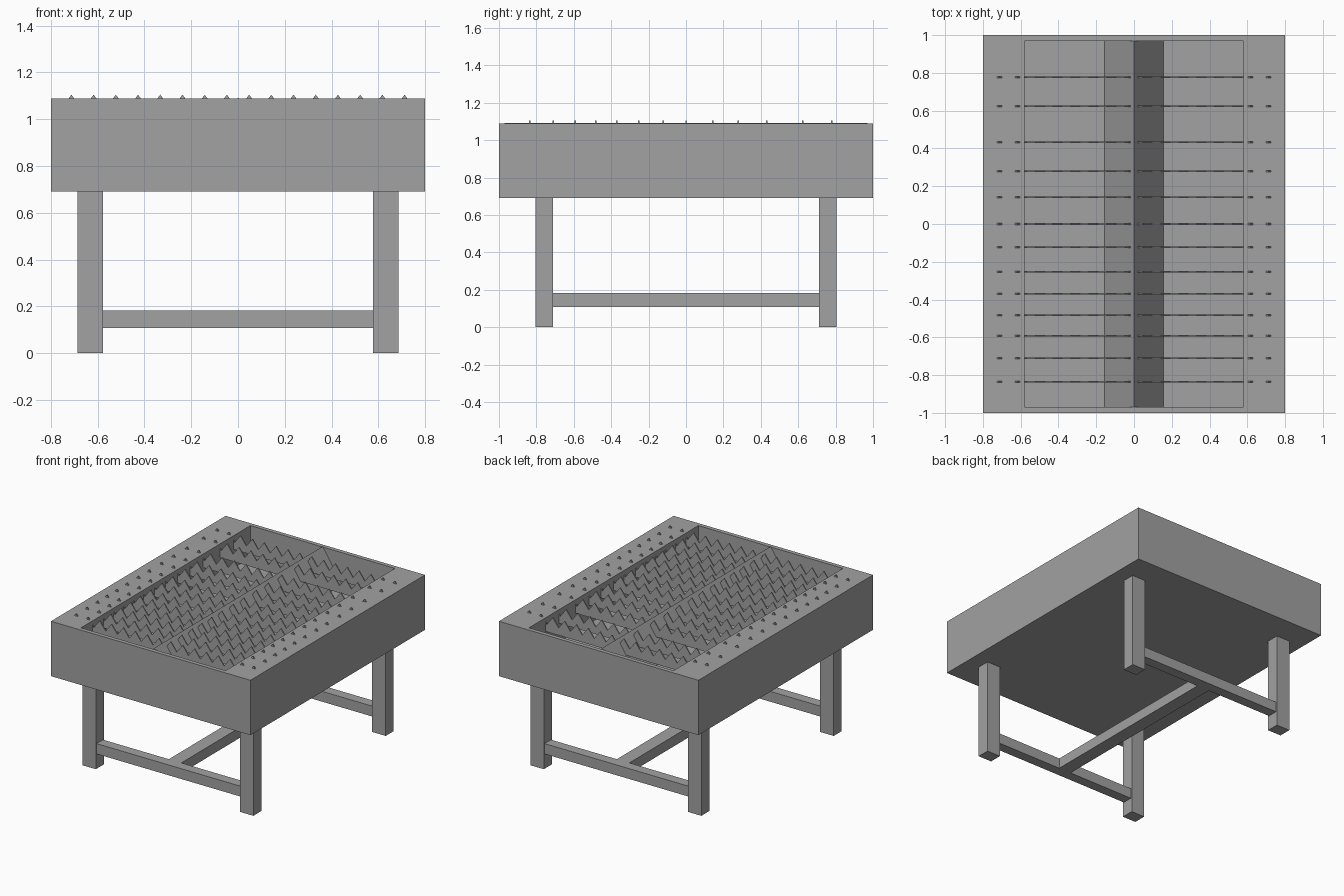
import bpy, bmesh
from mathutils import Vector

cube = bpy.data.objects.get("Cube")
if cube:
    bpy.data.objects.remove(cube, do_unlink=True)

grey = bpy.data.materials.new("plain_grey")
grey.use_nodes = True
grey.diffuse_color = (0.36, 0.36, 0.36, 1)
grey.node_tree.nodes["Principled BSDF"].inputs["Base Color"].default_value = grey.diffuse_color

TOP, BASE, FLOOR = 1.088, 0.69, 0.855
INNER_X, INNER_Y = 0.58, 0.97


def add_object(name, bm):
    bmesh.ops.recalc_face_normals(bm, faces=bm.faces)
    mesh = bpy.data.meshes.new(name)
    bm.to_mesh(mesh)
    bm.free()
    mesh.materials.append(grey)
    obj = bpy.data.objects.new(name, mesh)
    bpy.context.scene.collection.objects.link(obj)
    return obj


def box_mesh(lo, hi):
    bm = bmesh.new()
    bmesh.ops.create_cube(bm, size=1)
    lo, hi = Vector(lo), Vector(hi)
    for v in bm.verts:
        v.co = (lo + hi) / 2 + v.co * (hi - lo)
    return bm


def prism(name, profile, y, depth):
    """Extrude an (x, z) outline along y, centred on y."""
    bm = bmesh.new()
    face = bm.faces.new([bm.verts.new((x, y - depth / 2, z)) for x, z in profile])
    ext = bmesh.ops.extrude_face_region(bm, geom=[face])["geom"]
    for v in ext:
        if isinstance(v, bmesh.types.BMVert):
            v.co.y += depth
    return add_object(name, bm)


# Open tray: cut an opening in the top of a block and sink it to the floor
bm = box_mesh((-0.8, -1, BASE), (0.8, 1, TOP))
top = max(bm.faces, key=lambda f: f.calc_center_median().z)
for drop in (False, True):
    geom = bmesh.ops.extrude_face_region(bm, geom=[top])["geom"]
    bmesh.ops.delete(bm, geom=[top], context='FACES_ONLY')
    top = next(g for g in geom if isinstance(g, bmesh.types.BMFace))
    for v in top.verts:
        if drop:
            v.co.z = FLOOR
        else:
            v.co.x *= INNER_X / 0.8
            v.co.y *= INNER_Y
add_object("tray", bm)

# Central ridge running the length of the tray
prism("centre_ridge", [(-0.155, FLOOR), (0.155, FLOOR), (0, TOP + 0.004)], 0, 2 * INNER_Y)

# Toothed blades across the tray, tips just above the rim
PITCH, TEETH, TIP, VALLEY, BLADE_BOTTOM = 0.095, 16, 1.105, 1.042, 0.99
half = PITCH * TEETH / 2
outline = [(-half, BLADE_BOTTOM), (half, BLADE_BOTTOM)]
for i in range(2 * TEETH + 1):
    outline.append((half - i * PITCH / 2, TIP if i % 2 else VALLEY))
blade_rows = (-0.835, -0.71, -0.592, -0.482, -0.37, -0.252, -0.122,
              0, 0.142, 0.28, 0.433, 0.624, 0.778)
for i, y in enumerate(blade_rows):
    prism(f"toothed_blade_{i + 1}", outline, y, 0.008)

# Legs and cross stretchers, front and back
for end, sy in (("front", -1), ("back", 1)):
    for side, sx in (("left", 1), ("right", -1)):
        add_object(f"{end}_{side}_leg", box_mesh(
            (sx * 0.632 - 0.054, sy * 0.758 - 0.046, 0),
            (sx * 0.632 + 0.054, sy * 0.758 + 0.046, BASE)))
    add_object(f"{end}_stretcher", box_mesh(
        (-0.58, sy * 0.758 - 0.037, 0.107), (0.58, sy * 0.758 + 0.037, 0.182)))

# Long stretcher joining the two cross stretchers
add_object("long_stretcher", box_mesh((-0.05, -0.721, 0.107), (0.05, 0.721, 0.182)))
